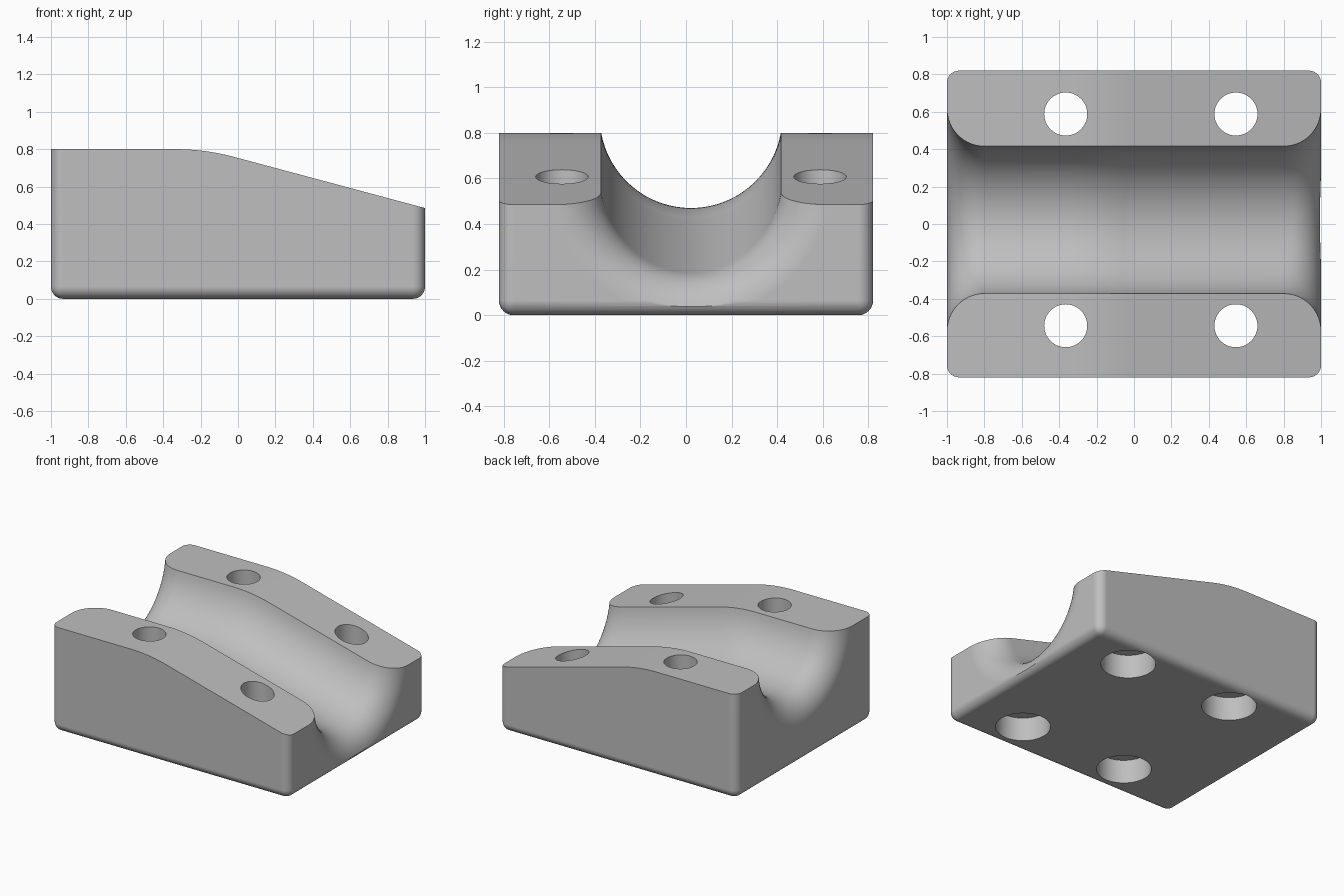
import bpy, bmesh, math

cube = bpy.data.objects.get("Cube")
if cube:
    bpy.data.objects.remove(cube, do_unlink=True)

TILT = math.radians(15)      # slope of the lowered end
BEND = 1.2                   # radius joining flat and slope
BEND_X = -0.333              # where the bend starts
MID_Y = 0.022                # centre line of channel and holes
BORE, FLARE = 0.4, 0.2       # channel radius, end rounding


def top(x):
    """Height and slope angle of the upper profile."""
    end = BEND_X + BEND * math.sin(TILT)
    bent = min(max(x, BEND_X), end) - BEND_X
    angle = math.asin(bent / BEND)
    z = 0.8 - BEND * (1 - math.cos(angle))
    return z - max(x - end, 0) * math.tan(TILT), angle


def floor(x):
    z, angle = top(x)
    return z - 0.33 / math.cos(angle)


def make(name, bm):
    bmesh.ops.recalc_face_normals(bm, faces=bm.faces)
    mesh = bpy.data.meshes.new(name)
    bm.to_mesh(mesh)
    bm.free()
    obj = bpy.data.objects.new(name, mesh)
    bpy.context.collection.objects.link(obj)
    return obj


def loft(name, rings):
    """Skin closed rings of points and cap both ends."""
    bm = bmesh.new()
    loops = [[bm.verts.new(p) for p in ring] for ring in rings]
    n = len(loops[0])
    for a, b in zip(loops, loops[1:]):
        for i in range(n):
            j = (i + 1) % n
            bm.faces.new((a[i], a[j], b[j], b[i]))
    bm.faces.new(loops[0])
    bm.faces.new(loops[-1])
    return make(name, bm)


def ring(x, y, z, r, n=48):
    turns = [2 * math.pi * i / n for i in range(n)]
    return [(x + r * math.cos(t), y + r * math.sin(t), z) for t in turns]


# Block with rounded corners and rounded lower edges
bm = bmesh.new()
bmesh.ops.create_cube(bm, size=1)
for v in bm.verts:
    v.co = (v.co.x * 2, v.co.y * 1.64, v.co.z + 0.5)
edges = [e for e in bm.edges if min(v.co.z for v in e.verts) < 0.5]
bmesh.ops.bevel(bm, geom=edges, offset=0.065, segments=8, profile=0.5, affect='EDGES')
block = make("clamp_block", bm)

# Material above the sloping top
bends = [BEND_X + BEND * math.sin(TILT * i / 12) for i in range(13)]
xs = [-1.2] + bends + [1.2]
outline = [(x, top(x)[0]) for x in xs] + [(1.2, 1.5), (-1.2, 1.5)]
top_cutter = loft("top_cutter", [[(x, y, z) for x, z in outline] for y in (-1, 1)])

# Channel following the top, flared at both ends
steps = [math.pi / 2 * i / 14 for i in range(15)]
inner = 1 - FLARE
stations = [-inner - FLARE * math.sin(t) for t in reversed(steps)]
stations += [-0.55] + bends + [0.25, 0.55]
stations += [inner + FLARE * math.sin(t) for t in steps]
touch = inner + FLARE * math.sin(TILT)
drop_z = floor(touch) - FLARE * math.cos(TILT)


def channel_ring(x, shift=0):
    over = min(max(abs(x) - inner, 0), FLARE)
    rise = math.sqrt(max(FLARE ** 2 - over ** 2, 0))
    wide = BORE + FLARE - rise
    low = floor(x)
    if x < -inner:
        low -= FLARE - rise
    elif x > touch:
        low = drop_z + rise
    mid = top(x)[0] + 0.07
    tall = mid - low
    turns = [2 * math.pi * i / 72 for i in range(72)]
    return [(x + shift, MID_Y + wide * math.cos(t), mid + tall * math.sin(t)) for t in turns]


rings = [channel_ring(-1, -0.1)] + [channel_ring(x) for x in stations] + [channel_ring(1, 0.1)]
cutters = [top_cutter, loft("channel_cutter", rings)]

# Bolt holes with wider recesses underneath
for x in (-0.365, 0.545):
    for side in (-1, 1):
        y = MID_Y + side * 0.566
        levels = [(-0.1, 0.19), (0.18, 0.19), (0.18, 0.115), (1.1, 0.115)]
        cutters.append(loft("hole_cutter", [ring(x, y, z, r) for z, r in levels]))

bpy.ops.object.select_all(action='DESELECT')
bpy.context.view_layer.objects.active = block
block.select_set(True)
for cutter in cutters:
    cutter.hide_render = True
    mod = block.modifiers.new("cut", 'BOOLEAN')
    mod.operation = 'DIFFERENCE'
    mod.solver = 'EXACT'
    mod.object = cutter
    bpy.ops.object.modifier_apply(modifier=mod.name)
    bpy.data.objects.remove(cutter, do_unlink=True)

# Single grey finish
grey = bpy.data.materials.new("plain_grey")
grey.use_nodes = True
colour = (0.52, 0.52, 0.52, 1)
grey.diffuse_color = colour
grey.node_tree.nodes["Principled BSDF"].inputs["Base Color"].default_value = colour
block.data.materials.clear()
block.data.materials.append(grey)
for face in block.data.polygons:
    face.material_index = 0

bpy.ops.object.shade_smooth_by_angle(angle=math.radians(30))
weighted = block.modifiers.new("even_shading", 'WEIGHTED_NORMAL')
weighted.keep_sharp = True
